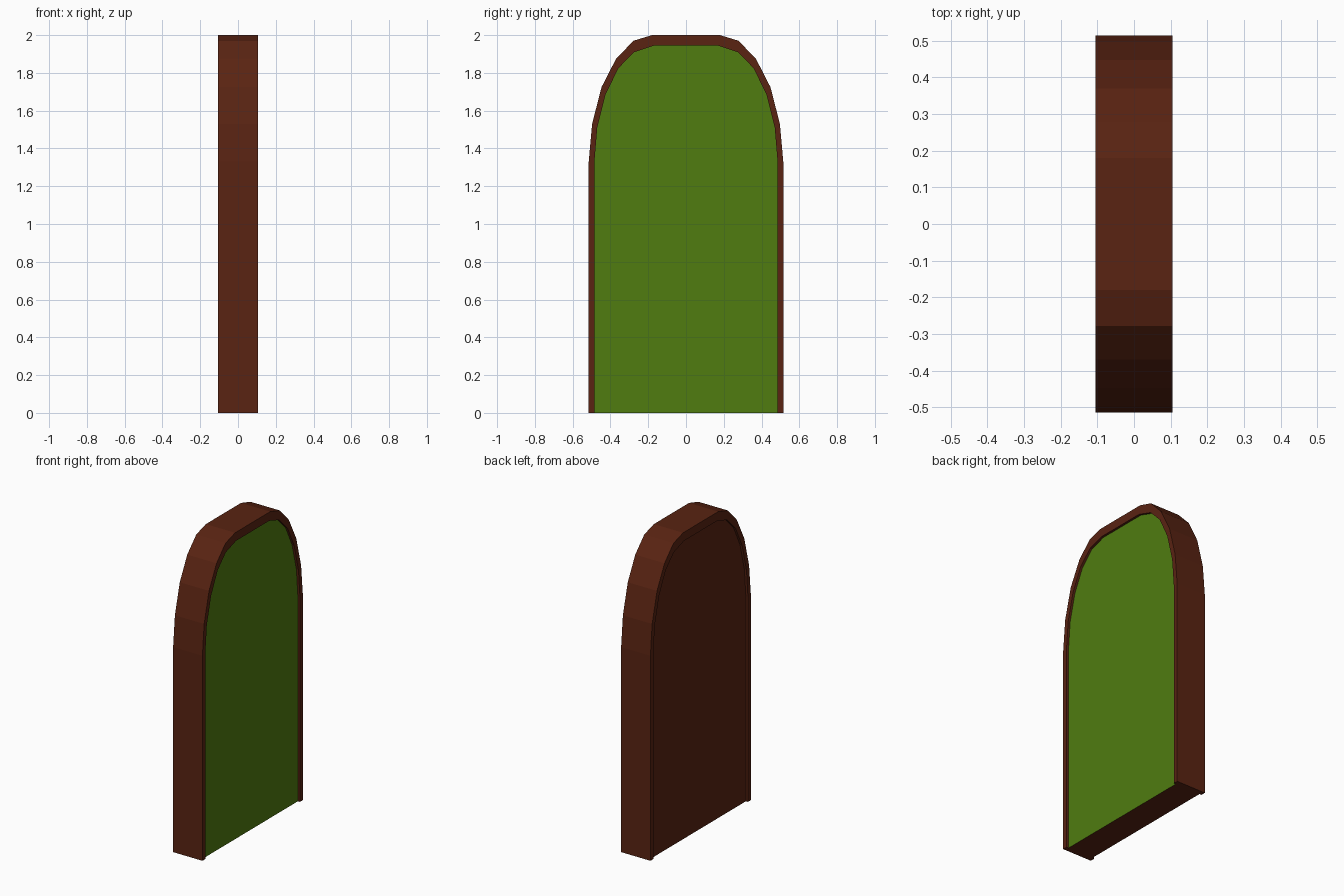
import bpy, bmesh

if "Cube" in bpy.data.objects:
    bpy.data.objects.remove(bpy.data.objects["Cube"])

HALF = 0.105     # half thickness of the frame
PANEL = 0.09     # panels sit slightly recessed

# Half arch profiles (y, z), mirrored to full outlines
OUTER = [(0.515, 0), (0.515, 1.33), (0.497, 1.53), (0.447, 1.725),
         (0.37, 1.875), (0.278, 1.97), (0.18, 2.0)]
INNER = [(0.485, 0), (0.485, 1.33), (0.47, 1.51), (0.426, 1.685),
         (0.358, 1.825), (0.274, 1.91), (0.17, 1.944)]


def material(name, color):
    m = bpy.data.materials.new(name)
    m.diffuse_color = (*color, 1)
    m.use_nodes = True
    m.node_tree.nodes["Principled BSDF"].inputs["Base Color"].default_value = m.diffuse_color
    return m


def arch(half):
    return half + [(-y, z) for y, z in reversed(half)]


def ring(bm, half, x):
    return [bm.verts.new((x, y, z)) for y, z in arch(half)]


def bridge(bm, a, b):
    for i in range(len(a) - 1):
        bm.faces.new((a[i], a[i + 1], b[i + 1], b[i]))


def finish(bm, name, mat):
    me = bpy.data.meshes.new(name)
    bm.to_mesh(me)
    bm.free()
    me.materials.append(mat)
    ob = bpy.data.objects.new(name, me)
    bpy.context.collection.objects.link(ob)
    return ob


brown = material("brown", (0.10, 0.017, 0.006))
green = material("green", (0.08, 0.20, 0.005))

# Arched frame: outer wall, rims, inner walls and leg ends
bm = bmesh.new()
loops = [ring(bm, OUTER, -HALF), ring(bm, OUTER, HALF),
         ring(bm, INNER, HALF), ring(bm, INNER, -HALF)]
for i in range(4):
    bridge(bm, loops[i], loops[(i + 1) % 4])
for end in (0, -1):
    bm.faces.new([l[end] for l in loops])
bmesh.ops.recalc_face_normals(bm, faces=bm.faces)
finish(bm, "arch_frame", brown)

# Green panel on the +x side, brown panel on the -x side
for name, x, mat in (("green_panel", PANEL, green), ("back_panel", -PANEL, brown)):
    bm = bmesh.new()
    f = bm.faces.new(ring(bm, INNER, x))
    f.normal_update()
    if f.normal.x * x < 0:
        f.normal_flip()
    finish(bm, name, mat)

# Base closing the gap between the panels
bm = bmesh.new()
w = INNER[0][0]
bm.faces.new([bm.verts.new(p) for p in
              ((-PANEL, -w, 0), (-PANEL, w, 0), (PANEL, w, 0), (PANEL, -w, 0))])
finish(bm, "base", brown)
